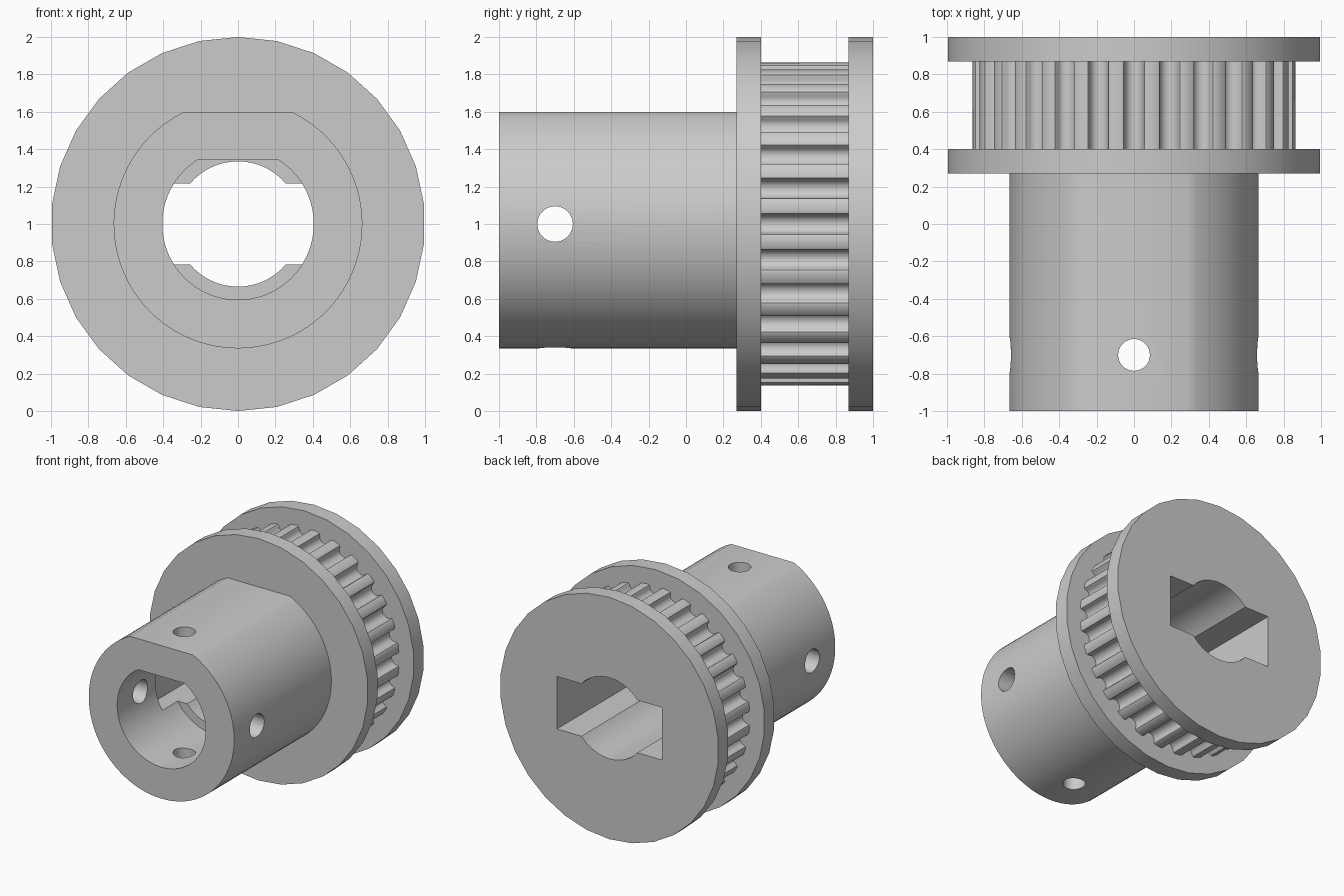
import bpy, bmesh, math
from math import sin, cos, pi, radians

cube = bpy.data.objects.get("Cube")
if cube:
    bpy.data.objects.remove(cube, do_unlink=True)

AXIS_Z = 1.0
TEETH = 28

metal = bpy.data.materials.new("plain grey metal")
metal.use_nodes = True
GREY = (0.6, 0.6, 0.6, 1)
metal.diffuse_color = GREY
metal.node_tree.nodes["Principled BSDF"].inputs["Base Color"].default_value = GREY


def prism(name, outline, start, depth, turn=None):
    """Extrude an (x, height) outline along y, measured from the shaft axis."""
    bm = bmesh.new()
    face = bm.faces.new([bm.verts.new((x, start, z + AXIS_Z)) for x, z in outline])
    grown = bmesh.ops.extrude_face_region(bm, geom=[face])
    moved = [v for v in grown["geom"] if isinstance(v, bmesh.types.BMVert)]
    bmesh.ops.translate(bm, verts=moved, vec=(0, depth, 0))
    bmesh.ops.recalc_face_normals(bm, faces=bm.faces)
    mesh = bpy.data.meshes.new(name)
    bm.to_mesh(mesh)
    bm.free()
    mesh.materials.append(metal)
    obj = bpy.data.objects.new(name, mesh)
    bpy.context.collection.objects.link(obj)
    return obj


def circle(radius, sides):
    return [(radius * sin(2 * pi * i / sides), radius * cos(2 * pi * i / sides))
            for i in range(sides)]


def d_shape(radius, flat, steps=64):
    """Circle with its top cut off at the given height."""
    half = math.acos(flat / radius)
    sweep = 2 * (pi - half)
    return [(radius * sin(half + sweep * i / steps), radius * cos(half + sweep * i / steps))
            for i in range(steps + 1)]


def keyed_hole(radius, half_width, half_height, steps=16):
    """Round shaft hole joined with a wide rectangular key slot."""
    edge = math.asin(half_height / radius)
    arc = [edge + (pi - 2 * edge) * i / steps for i in range(steps + 1)]
    top = [(half_width, half_height)]
    top += [(radius * cos(a), radius * sin(a)) for a in arc]
    top += [(-half_width, half_height)]
    return top + [(-x, -z) for x, z in top]


def toothed_outline(radius, groove_radius, lip):
    """Belt wheel outline with round-bottomed grooves and eased tooth corners."""
    groove = [(-groove_radius - lip, 0), (-groove_radius - lip * 0.3, lip * 0.3)]
    groove += [(-groove_radius * cos(pi * i / 10), lip + groove_radius * sin(pi * i / 10))
               for i in range(11)]
    groove += [(groove_radius + lip * 0.3, lip * 0.3), (groove_radius + lip, 0)]
    points = []
    for k in range(TEETH):
        a = 2 * pi * k / TEETH
        for t, d in groove:
            r = math.sqrt(radius ** 2 - t ** 2) - d
            points.append((t * cos(a) + r * sin(a), r * cos(a) - t * sin(a)))
    return points


def cut(parts, cutter):
    """Subtract the cutter from each part, then remove it."""
    cutter.hide_render = True
    for part in parts:
        mod = part.modifiers.new("cut", "BOOLEAN")
        mod.operation = "DIFFERENCE"
        mod.solver = "EXACT"
        mod.object = cutter
        bpy.context.view_layer.objects.active = part
        bpy.ops.object.modifier_apply(modifier=mod.name)
    bpy.data.objects.remove(cutter, do_unlink=True)


# Main bodies
hub = prism("hub", d_shape(0.665, 0.6), -1, 1.27)
front_flange = prism("front_flange", circle(1, 30), 0.27, 0.13)
belt_wheel = prism("belt_wheel", toothed_outline(0.865, 0.05, 0.02), 0.4, 0.47)
back_flange = prism("back_flange", circle(1, 30), 0.87, 0.13)
parts = [hub, front_flange, belt_wheel, back_flange]

# Keyed shaft hole through everything, wider flat-topped bore in the hub front
cut(parts, prism("key_cutter", keyed_hole(0.335, 0.48, 0.217), -0.5, 2))
cut([hub], prism("bore_cutter", d_shape(0.405, 0.345), -1.2, 0.9))

# Set screw holes, crosswise and vertical
for name, radius, rotation in (("side_screw", 0.095, (0, pi / 2, 0)),
                               ("vertical_screw", 0.085, (0, 0, 0))):
    bpy.ops.mesh.primitive_cylinder_add(vertices=32, radius=radius, depth=2,
                                        location=(0, -0.7, AXIS_Z), rotation=rotation)
    screw = bpy.context.object
    screw.name = name
    cut([hub], screw)

# Smooth curved walls, keep edges crisp
for part in parts:
    bpy.ops.object.select_all(action="DESELECT")
    part.select_set(True)
    bpy.context.view_layer.objects.active = part
    bpy.ops.object.shade_smooth_by_angle(angle=radians(30))
